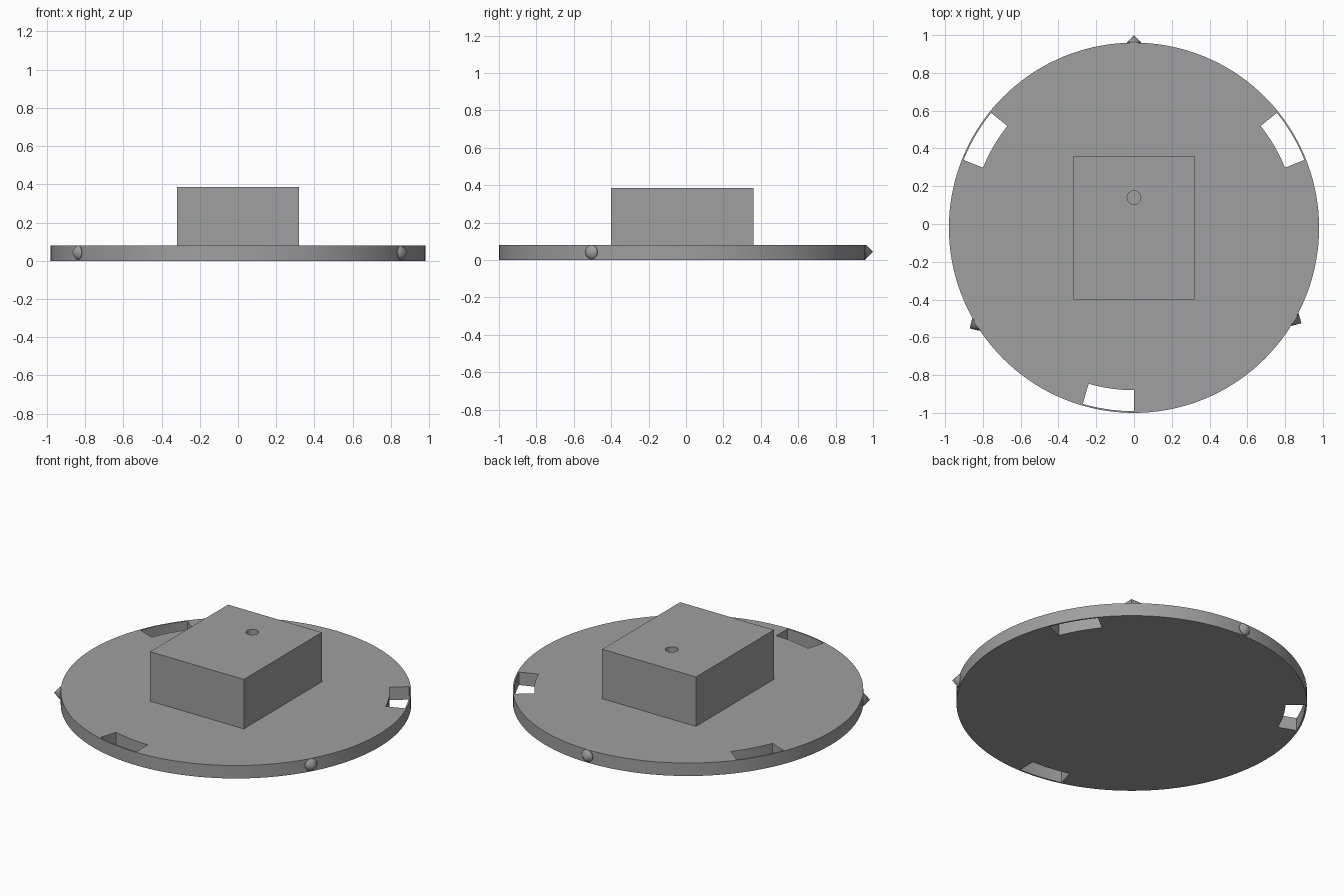
import bpy
import bmesh
from math import radians, cos, sin, pi
from mathutils import Matrix

cube = bpy.data.objects.get("Cube")
if cube:
    bpy.data.objects.remove(cube, do_unlink=True)

CY = -0.02          # disc centre on y
RADIUS = 0.98
THICK = 0.08
SPIKE_Z = 0.043

grey = bpy.data.materials.new("plain grey")
grey.use_nodes = True
colour = (0.35, 0.35, 0.35, 1)
grey.diffuse_color = colour
grey.node_tree.nodes["Principled BSDF"].inputs["Base Color"].default_value = colour


def finish(name, bm):
    bmesh.ops.recalc_face_normals(bm, faces=bm.faces[:])
    mesh = bpy.data.meshes.new(name)
    bm.to_mesh(mesh)
    bm.free()
    mesh.materials.append(grey)
    ob = bpy.data.objects.new(name, mesh)
    bpy.context.collection.objects.link(ob)
    return ob


def prism(name, outline, z0, z1):
    """Extrude a flat outline from z0 up to z1."""
    bm = bmesh.new()
    face = bm.faces.new([bm.verts.new((x, y, z0)) for x, y in outline])
    made = bmesh.ops.extrude_face_region(bm, geom=[face])["geom"]
    top = [v for v in made if isinstance(v, bmesh.types.BMVert)]
    bmesh.ops.translate(bm, verts=top, vec=(0, 0, z1 - z0))
    return finish(name, bm)


def arc(r, a0, a1, n, cy=CY):
    angles = [radians(a0 + (a1 - a0) * i / n) for i in range(n + 1)]
    return [(r * cos(a), cy + r * sin(a)) for a in angles]


def cut(ob, cutter):
    """Subtract a hidden cutter, apply it, then drop the cutter."""
    cutter.hide_render = True
    mod = ob.modifiers.new("cut", "BOOLEAN")
    mod.operation = "DIFFERENCE"
    mod.solver = "EXACT"
    mod.object = cutter
    bpy.context.view_layer.objects.active = ob
    bpy.ops.object.modifier_apply(modifier=mod.name)
    bpy.data.objects.remove(cutter, do_unlink=True)


def smooth(ob):
    bpy.ops.object.select_all(action="DESELECT")
    ob.select_set(True)
    bpy.context.view_layer.objects.active = ob
    bpy.ops.object.shade_smooth_by_angle(angle=radians(30))


# Base disc with three curved slots that leave a thin outer rim
disc = prism("base_disc", arc(RADIUS, 0, 360, 144)[:-1], 0, THICK)
for start, end in ((21.7, 38.8), (141.2, 158.3), (253.8, 270)):
    outline = arc(0.86, start, end, 10) + arc(0.971, end, start, 10)
    cut(disc, prism("slot_cutter", outline, -0.1, 0.2))
smooth(disc)

# Rectangular block with a small blind hole in its top
block = prism("centre_block", [(-0.32, -0.4), (0.32, -0.4), (0.32, 0.36), (-0.32, 0.36)],
              THICK, 0.385)
cut(block, prism("hole_cutter", arc(0.036, 0, 360, 32, 0.14)[:-1], 0.13, 0.5))
smooth(block)

# Pointed pins around the rim: short shank with a cone tip
for name, angle in (("back_pin", 90), ("right_pin", 211.5), ("left_pin", -29.7)):
    profile = [(0, 0.95), (0.037, 0.95), (0.037, 0.983), (0, 1.02)]
    bm = bmesh.new()
    verts = [bm.verts.new((r, 0, h)) for r, h in profile]
    edges = [bm.edges.new(pair) for pair in zip(verts, verts[1:])]
    bmesh.ops.spin(bm, geom=verts + edges, axis=(0, 0, 1), cent=(0, 0, 0),
                   angle=2 * pi, steps=32)
    bmesh.ops.remove_doubles(bm, verts=bm.verts[:], dist=0.0001)
    place = (Matrix.Translation((0, CY, SPIKE_Z))
             @ Matrix.Rotation(radians(angle), 4, "Z")
             @ Matrix.Rotation(pi / 2, 4, "Y"))
    bmesh.ops.transform(bm, matrix=place, verts=bm.verts[:])
    smooth(finish(name, bm))
